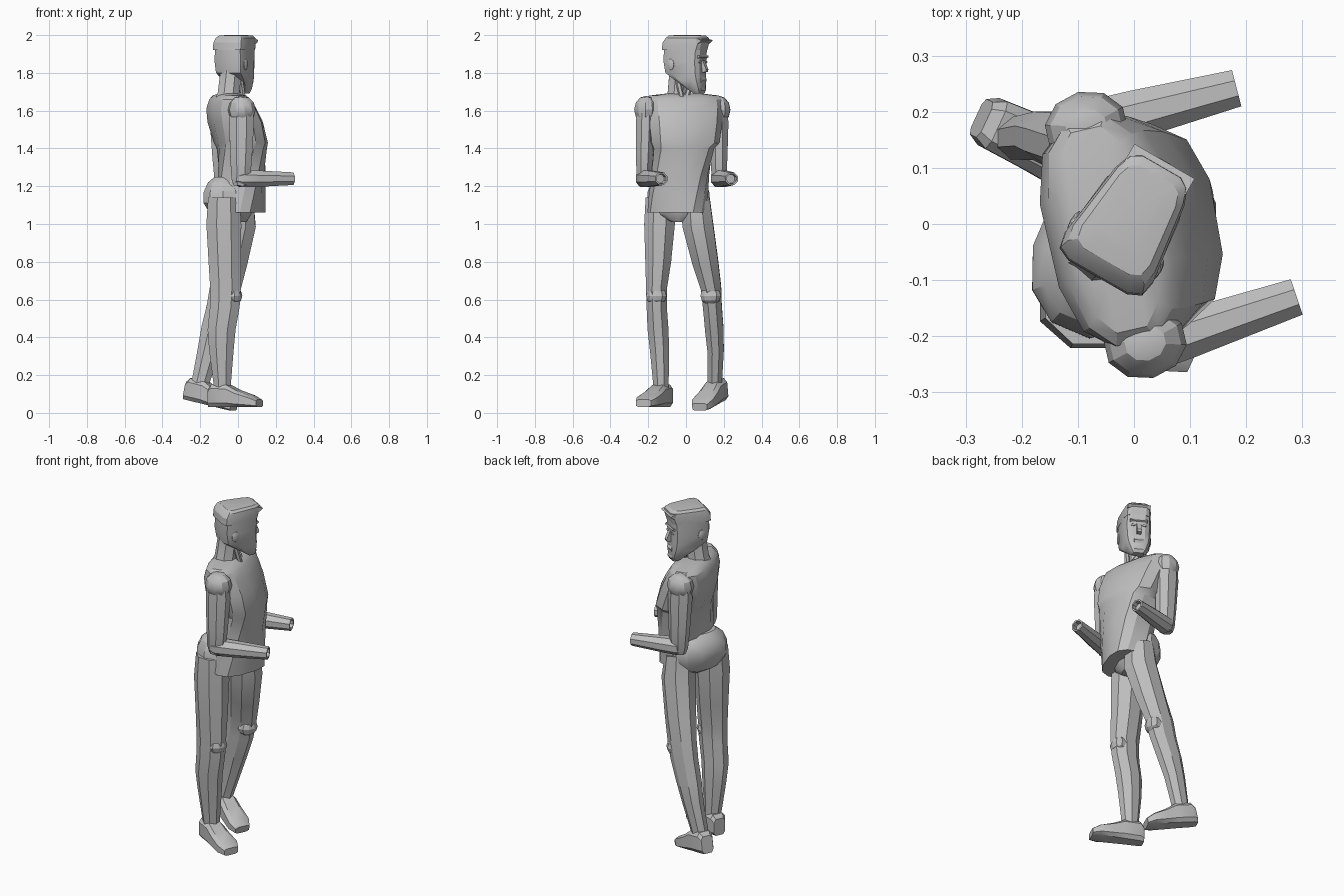
import bpy, bmesh, math
from math import cos, sin, pi, radians
from mathutils import Vector, Matrix

if "Cube" in bpy.data.objects:
    bpy.data.objects.remove(bpy.data.objects["Cube"], do_unlink=True)

grey = bpy.data.materials.new("plain grey")
grey.use_nodes = True
grey.diffuse_color = (0.52, 0.52, 0.52, 1)
grey.node_tree.nodes["Principled BSDF"].inputs["Base Color"].default_value = grey.diffuse_color


def finish(name, bm, matrix=Matrix(), angle=28):
    """Turn a bmesh into a shaded, coloured object."""
    bmesh.ops.recalc_face_normals(bm, faces=bm.faces)
    mesh = bpy.data.meshes.new(name)
    bm.to_mesh(mesh)
    bm.free()
    mesh.transform(matrix)
    mesh.materials.append(grey)
    mesh.shade_smooth()
    mesh.set_sharp_from_angle(angle=radians(angle))
    obj = bpy.data.objects.new(name, mesh)
    bpy.context.collection.objects.link(obj)
    return obj


def loft(name, sections, sides=8, power=1.0, matrix=Matrix(), taper=0):
    """Skin rings given as (centre, first half axis, second half axis)."""
    bm = bmesh.new()
    rings = []
    for centre, u, v in sections:
        ring = []
        for i in range(sides):
            a = 2 * pi * (i + 0.5) / sides
            c = math.copysign(abs(cos(a)) ** power, cos(a))
            s = math.copysign(abs(sin(a)) ** power, sin(a))
            p = Vector(centre) + u * c + v * s
            p.y *= 1 - taper * p.x
            ring.append(bm.verts.new(p))
        rings.append(ring)
    for a, b in zip(rings, rings[1:]):
        for i in range(sides):
            j = (i + 1) % sides
            bm.faces.new((a[i], a[j], b[j], b[i]))
    bm.faces.new(rings[0])
    bm.faces.new(rings[-1])
    return finish(name, bm, matrix)


def stack(name, rows, sides=12, power=0.8, **kw):
    """Rows: z, centre x, centre y, half depth, half width, yaw in degrees."""
    secs = []
    for z, x, y, d, w, yaw in rows:
        t = radians(yaw)
        secs.append(((x, y, z), Vector((cos(t), sin(t), 0)) * d, Vector((-sin(t), cos(t), 0)) * w))
    return loft(name, secs, sides, power, **kw)


def limb(name, points, sides=8):
    """Points: x, y, z, half depth and, if it differs, half width."""
    way = (Vector(points[-1][:3]) - Vector(points[0][:3])).normalized()
    u = Vector((0, 1, 0)).cross(way).normalized()
    v = way.cross(u)
    return loft(name, [(p[:3], u * p[3], v * p[-1]) for p in points], sides)


def ball(name, centre, size, yaw=0, matrix=Matrix()):
    bm = bmesh.new()
    bmesh.ops.create_uvsphere(bm, u_segments=10, v_segments=6, radius=1)
    place = Matrix.Translation(centre) @ Matrix.Rotation(radians(yaw), 4, "Z") @ Matrix.Diagonal((*size, 1))
    return finish(name, bm, matrix @ place)


def prism(name, outline, width, matrix):
    """Side outline in x and z, pulled across y."""
    bm = bmesh.new()
    left, right = ([bm.verts.new((x, s * width, z)) for x, z in outline] for s in (1, -1))
    bm.faces.new(left)
    bm.faces.new(right)
    for i in range(len(outline)):
        j = (i + 1) % len(outline)
        bm.faces.new((left[i], left[j], right[j], right[i]))
    return finish(name, bm, matrix)


# Torso, twisting from the hips up to the shoulders
stack("torso", [
    (1.06, .025, -.047, .11, .157, -20), (1.15, .02, -.04, .12, .155, -13),
    (1.26, .02, -.03, .125, .153, -5), (1.40, .02, -.015, .131, .165, 6),
    (1.43, .015, -.01, .137, .187, 10), (1.54, -.015, -.012, .137, .203, 13),
    (1.61, -.035, -.012, .122, .21, 13), (1.66, -.042, -.012, .098, .208, 13),
    (1.68, -.045, -.01, .075, .188, 13), (1.69, -.05, -.01, .05, .1, 13)], power=.75)

# Pelvis, rounded behind
stack("pelvis", [
    (1.25, -.05, -.04, .065, .105, -23), (1.22, -.05, -.04, .1, .145, -23),
    (1.17, -.05, -.04, .124, .167, -23), (1.11, -.05, -.04, .124, .168, -23),
    (1.05, -.038, -.035, .105, .13, -23), (1.01, -.015, -.025, .06, .045, -23)], power=.9)

# Legs, deeper than wide: the right one stands, the left one trails behind
legs = {
    "right": [(-.075, -.135, 1.14, .09, .085), (-.075, -.14, 1, .1, .088),
              (-.07, -.147, .8, .093, .074), (-.066, -.156, .66, .088, .06),
              (-.07, -.155, .56, .085, .058), (-.087, -.148, .44, .08, .06),
              (-.088, -.14, .33, .07, .055), (-.083, -.132, .13, .047, .043)],
    "left": [(.005, .05, 1.13, .085, .082), (.005, .062, 1, .098, .088),
             (-.035, .102, .8, .092, .074), (-.068, .133, .66, .088, .058),
             (-.088, .14, .56, .084, .054), (-.125, .15, .44, .076, .053),
             (-.155, .157, .33, .064, .047), (-.207, .152, .13, .048, .04)]}
knees = {"right": (-.028, -.157, .62), "left": (-.03, .131, .62)}
for side, points in legs.items():
    limb(side + "_leg", points)
    ball(side + "_kneecap", knees[side], (.05, .058, .05), -23)

# Shoes, built heel to toe: distance, half width, height
shoe = [(-.075, .036, .1), (-.055, .048, .122), (.035, .053, .12),
        (.095, .058, .09), (.17, .063, .064), (.213, .045, .042)]
for side, spot, pitch in (("right", (-.08, -.135, .03), 0), ("left", (-.215, .162, .055), 12)):
    frame = (Matrix.Translation(spot) @ Matrix.Rotation(radians(-25), 4, "Z")
             @ Matrix.Rotation(radians(pitch), 4, "Y"))
    loft(side + "_shoe", [((x, 0, h / 2), Vector((0, w, 0)), Vector((0, 0, h / 2)))
                          for x, w, h in shoe], 8, .5, frame)

# Arms, bent at the elbow, with hollow cuffs at the wrists
arms = {"right": (Vector((.02, -.212, 1.605)), Vector((.015, -.223, 1.24)), Vector((.29, -.13, 1.24))),
        "left": (Vector((-.085, .173, 1.605)), Vector((-.075, .175, 1.24)), Vector((.183, .242, 1.24)))}
for side, (shoulder, elbow, wrist) in arms.items():
    ball(side + "_shoulder", shoulder, (.075, .064, .074), 13)
    upper = [(0, .066), (.2, .071), (.7, .062), (1, .054), (1.1, .042)]
    limb(side + "_upper_arm", [(*shoulder.lerp(elbow, t), r, r * .78) for t, r in upper])
    fore = [(-.12, .03), (0, .049), (.3, .047), (1, .036), (1, .027), (.9, .025)]
    way = (wrist - elbow).normalized()
    across = way.cross(Vector((0, 0, 1)))
    loft(side + "_forearm", [(elbow.lerp(wrist, t), across * r, Vector((0, 0, r))) for t, r in fore])

# Neck with its two front cords
limb("neck", [(-.055, -.045, 1.63, .08), (-.05, -.04, 1.69, .062), (-.035, -.03, 1.83, .06)])
limb("right_neck_cord", [(.03, -.02, 1.66, .014), (.01, -.05, 1.79, .014)], 6)
limb("left_neck_cord", [(.02, .0, 1.66, .014), (-.06, .04, 1.79, .014)], 6)

# Head, turned to its left
head = Matrix.Translation((-.01, 0, 0)) @ Matrix.Rotation(radians(60), 4, "Z")
stack("head", [
    (1.69, .078, 0, .02, .034, 0), (1.715, .065, 0, .04, .054, 0),
    (1.76, .032, 0, .073, .073, 0), (1.80, .003, 0, .102, .08, 0),
    (1.86, -.002, 0, .107, .083, 0), (1.95, .002, 0, .109, .081, 0)],
    power=.5, matrix=head, taper=1.4)

# Hair: a flat cap with a raised fringe
stack("hair", [
    (1.92, -.002, 0, .109, .082, 0), (1.96, .006, 0, .114, .082, 0),
    (1.985, .014, 0, .105, .078, 0), (1.997, .012, 0, .09, .066, 0),
    (2.0, .01, 0, .06, .04, 0)],
    power=.35, matrix=head, taper=1.7)

# Face
prism("fringe", [(.08, 1.955), (.112, 1.957), (.129, 1.972), (.09, 1.985)], .062, head)
prism("nose", [(.095, 1.87), (.109, 1.865), (.13, 1.818), (.127, 1.806), (.095, 1.8)], .012, head)
prism("brow", [(.09, 1.893), (.108, 1.893), (.112, 1.884), (.09, 1.872)], .048, head)
prism("lips", [(.075, 1.778), (.104, 1.775), (.112, 1.762), (.104, 1.748), (.07, 1.742)], .025, head)
prism("chin", [(.06, 1.725), (.104, 1.725), (.107, 1.708), (.097, 1.69), (.06, 1.692)], .026, head)
for side, s in (("left", 1), ("right", -1)):
    ball(side + "_eye", (.103, s * .031, 1.857), (.006, .014, .006), 0, head)
    ball(side + "_ear", (-.045, s * .085, 1.845), (.022, .008, .03), 0, head)
